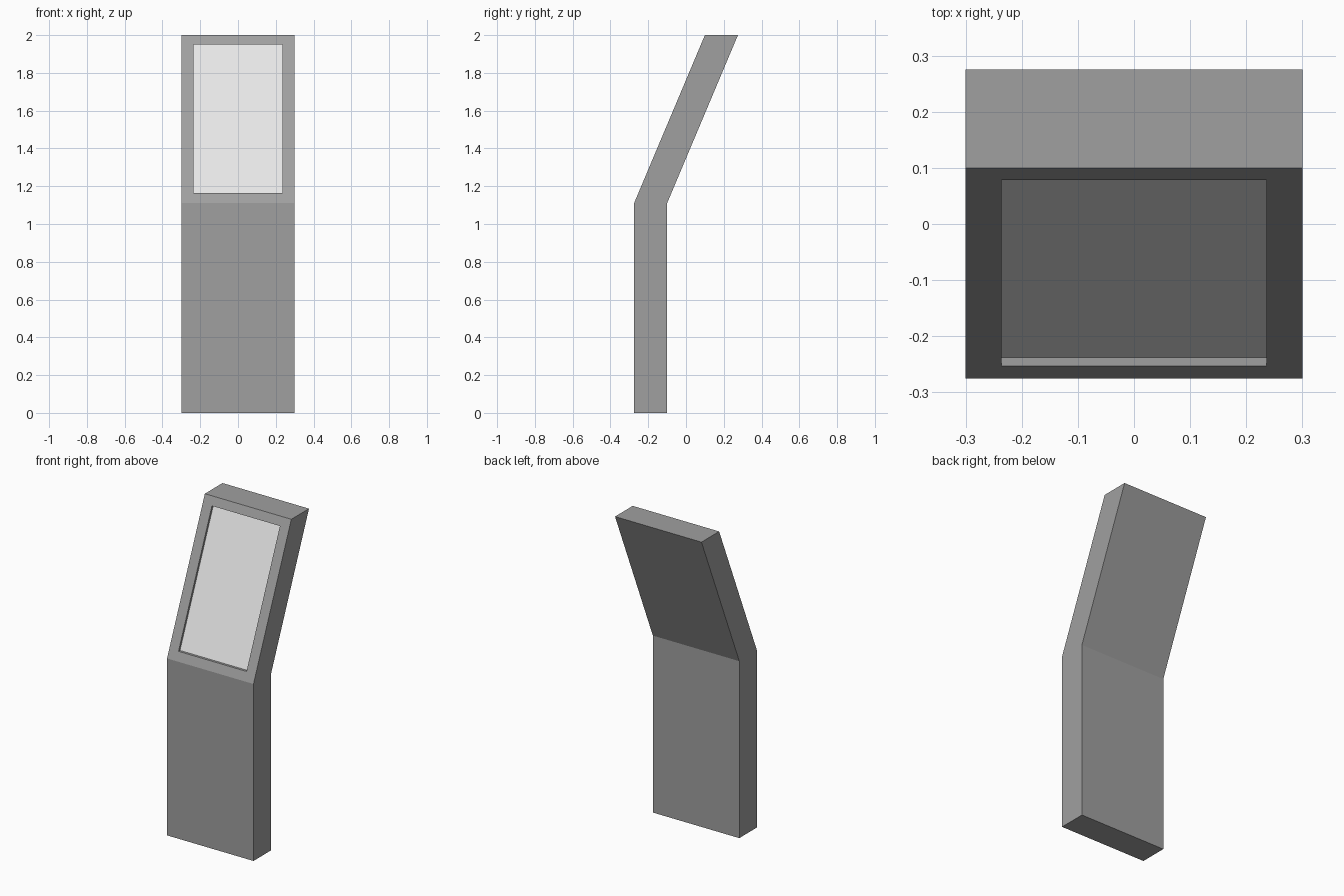
import bpy
import bmesh
from mathutils import Vector

cube = bpy.data.objects.get("Cube")
if cube:
    bpy.data.objects.remove(cube, do_unlink=True)


def make_material(name, value):
    mat = bpy.data.materials.new(name)
    mat.use_nodes = True
    color = (value, value, value, 1)
    mat.diffuse_color = color
    mat.node_tree.nodes["Principled BSDF"].inputs["Base Color"].default_value = color
    return mat


HALF_WIDTH = 0.3
DEPTH = 0.175
FRONT = [(-0.275, 0), (-0.275, 1.11), (0.1, 2)]   # front edge as (y, z)
RECESS = 0.015

# Bent side profile: front edge going up, back edge coming down
profile = FRONT + [(y + DEPTH, z) for y, z in reversed(FRONT)]

bm = bmesh.new()
side = bm.faces.new([bm.verts.new((-HALF_WIDTH, y, z)) for y, z in profile])
extruded = bmesh.ops.extrude_face_region(bm, geom=[side])["geom"]
moved = [g for g in extruded if isinstance(g, bmesh.types.BMVert)]
bmesh.ops.translate(bm, verts=moved, vec=(2 * HALF_WIDTH, 0, 0))
bmesh.ops.recalc_face_normals(bm, faces=bm.faces)

# Screen opening in the sloped front face
screen = max(bm.faces, key=lambda f: f.normal.dot(Vector((0, -0.92, 0.39))))
bmesh.ops.inset_individual(bm, faces=[screen], thickness=0.06)
(y0, z0), (y1, z1) = FRONT[1:]
middle = screen.calc_center_median().z
for v in screen.verts:
    v.co.x = 0.236 if v.co.x > 0 else -0.236
    v.co.z = 1.949 if v.co.z > middle else 1.163
    v.co.y = y0 + (y1 - y0) * (v.co.z - z0) / (z1 - z0)

# Push the screen straight back into the housing
screen = bmesh.ops.extrude_discrete_faces(bm, faces=[screen])["faces"][0]
bmesh.ops.translate(bm, verts=list(screen.verts), vec=(0, RECESS, 0))
screen.material_index = 1

mesh = bpy.data.meshes.new("kiosk_housing")
bm.to_mesh(mesh)
bm.free()
mesh.materials.append(make_material("housing grey", 0.35))
mesh.materials.append(make_material("screen light grey", 0.8))
bpy.context.collection.objects.link(bpy.data.objects.new("kiosk_housing", mesh))
